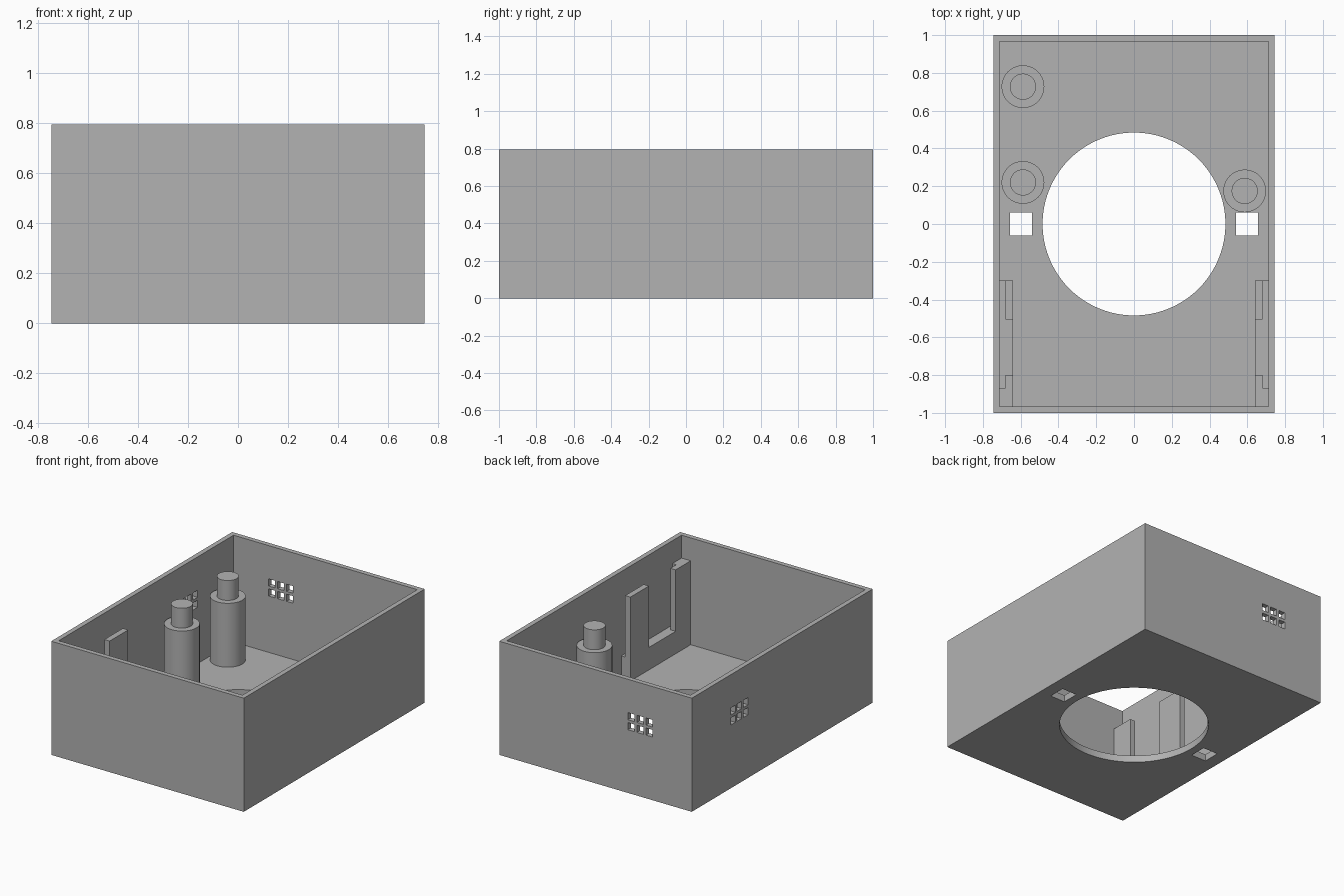
import bpy
import bmesh
from mathutils import Matrix, Vector

default = bpy.data.objects.get("Cube")
if default:
    bpy.data.objects.remove(default, do_unlink=True)

WIDTH, LENGTH, HEIGHT = 1.49, 2.0, 0.795
WALL, FLOOR = 0.034, 0.048
HALF_X, HALF_Y = WIDTH / 2, LENGTH / 2

grey = bpy.data.materials.new("plain grey")
grey.use_nodes = True
grey.diffuse_color = (0.448, 0.448, 0.448, 1)
grey.node_tree.nodes["Principled BSDF"].inputs["Base Color"].default_value = grey.diffuse_color


def add_box(bm, low, high):
    low, high = Vector(low), Vector(high)
    matrix = Matrix.Translation((low + high) / 2) @ Matrix.Diagonal((*(high - low), 1))
    bmesh.ops.create_cube(bm, size=1, matrix=matrix)


def add_cylinder(bm, x, y, z0, z1, radius, sides=64):
    bmesh.ops.create_cone(bm, cap_ends=True, segments=sides, radius1=radius, radius2=radius,
                          depth=z1 - z0, matrix=Matrix.Translation((x, y, (z0 + z1) / 2)))


def finish(name, bm):
    bmesh.ops.recalc_face_normals(bm, faces=bm.faces)
    mesh = bpy.data.meshes.new(name)
    bm.to_mesh(mesh)
    bm.free()
    mesh.materials.append(grey)
    obj = bpy.data.objects.new(name, mesh)
    bpy.context.collection.objects.link(obj)
    return obj


def activate(obj):
    bpy.ops.object.select_all(action='DESELECT')
    obj.select_set(True)
    bpy.context.view_layer.objects.active = obj


def smooth(obj):
    activate(obj)
    bpy.ops.object.shade_smooth_by_angle(angle=0.6)


def cut(obj, cutter_bm):
    cutter = finish("cutter", cutter_bm)
    cutter.hide_render = True
    mod = obj.modifiers.new("cut", 'BOOLEAN')
    mod.operation, mod.solver, mod.object = 'DIFFERENCE', 'EXACT', cutter
    activate(obj)
    bpy.ops.object.modifier_apply(modifier=mod.name)
    bpy.data.objects.remove(cutter, do_unlink=True)


# Open box: solid block with the cavity removed
bm = bmesh.new()
add_box(bm, (-HALF_X, -HALF_Y, 0), (HALF_X, HALF_Y, HEIGHT))
case = finish("case", bm)
bm = bmesh.new()
add_box(bm, (WALL - HALF_X, WALL - HALF_Y, FLOOR), (HALF_X - WALL, HALF_Y - WALL, 1))
cut(case, bm)

# Openings: round floor hole, square floor holes and vent grids
bm = bmesh.new()
add_cylinder(bm, 0, 0, -0.1, 0.15, 0.484, 96)
for side in (-1, 1):
    x = side * 0.598
    add_box(bm, (x - 0.058, -0.06, -0.1), (x + 0.058, 0.06, 0.15))
HALF, PITCH = 0.025, 0.07
for column in (-1, 0, 1):
    for row in (-0.5, 0.5):
        z = 0.502 + row * PITCH
        x = -0.345 + column * PITCH
        y = 0.473 + column * PITCH
        add_box(bm, (x - HALF, 0.9, z - HALF), (x + HALF, 1.1, z + HALF))
        add_box(bm, (-0.85, y - HALF, z - HALF), (-0.65, y + HALF, z + HALF))
cut(case, bm)
smooth(case)

# Stepped mounting posts
posts = {"back_right_post": (-0.588, 0.727),
         "middle_right_post": (-0.588, 0.22),
         "middle_left_post": (0.586, 0.175)}
for name, (x, y) in posts.items():
    bm = bmesh.new()
    add_cylinder(bm, x, y, FLOOR - 0.01, 0.495, 0.113)
    add_cylinder(bm, x, y, 0.48, 0.634, 0.069)
    smooth(finish(name, bm))

# U-shaped side brackets with a slot along the wall
TOP, LEDGE = 0.635, 0.205
INNER = HALF_X - WALL
profile = [(-0.3, FLOOR - 0.01), (-0.3, TOP), (-0.505, TOP), (-0.505, LEDGE),
           (-0.8, LEDGE), (-0.8, TOP), (-0.97, TOP), (-0.97, FLOOR - 0.01)]
for name, side in (("left_bracket", 1), ("right_bracket", -1)):
    bm = bmesh.new()
    face = bm.faces.new([bm.verts.new((side * 0.64, y, z)) for y, z in profile])
    result = bmesh.ops.extrude_face_region(bm, geom=[face])
    verts = [v for v in result["geom"] if isinstance(v, bmesh.types.BMVert)]
    bmesh.ops.translate(bm, verts=verts, vec=(side * (INNER + 0.005 - 0.64), 0, 0))
    bracket = finish(name, bm)
    bm = bmesh.new()
    xs = sorted((side * 0.681, side * 0.74))
    add_box(bm, (xs[0], -0.867, LEDGE), (xs[1], -0.2, 0.9))
    cut(bracket, bm)
